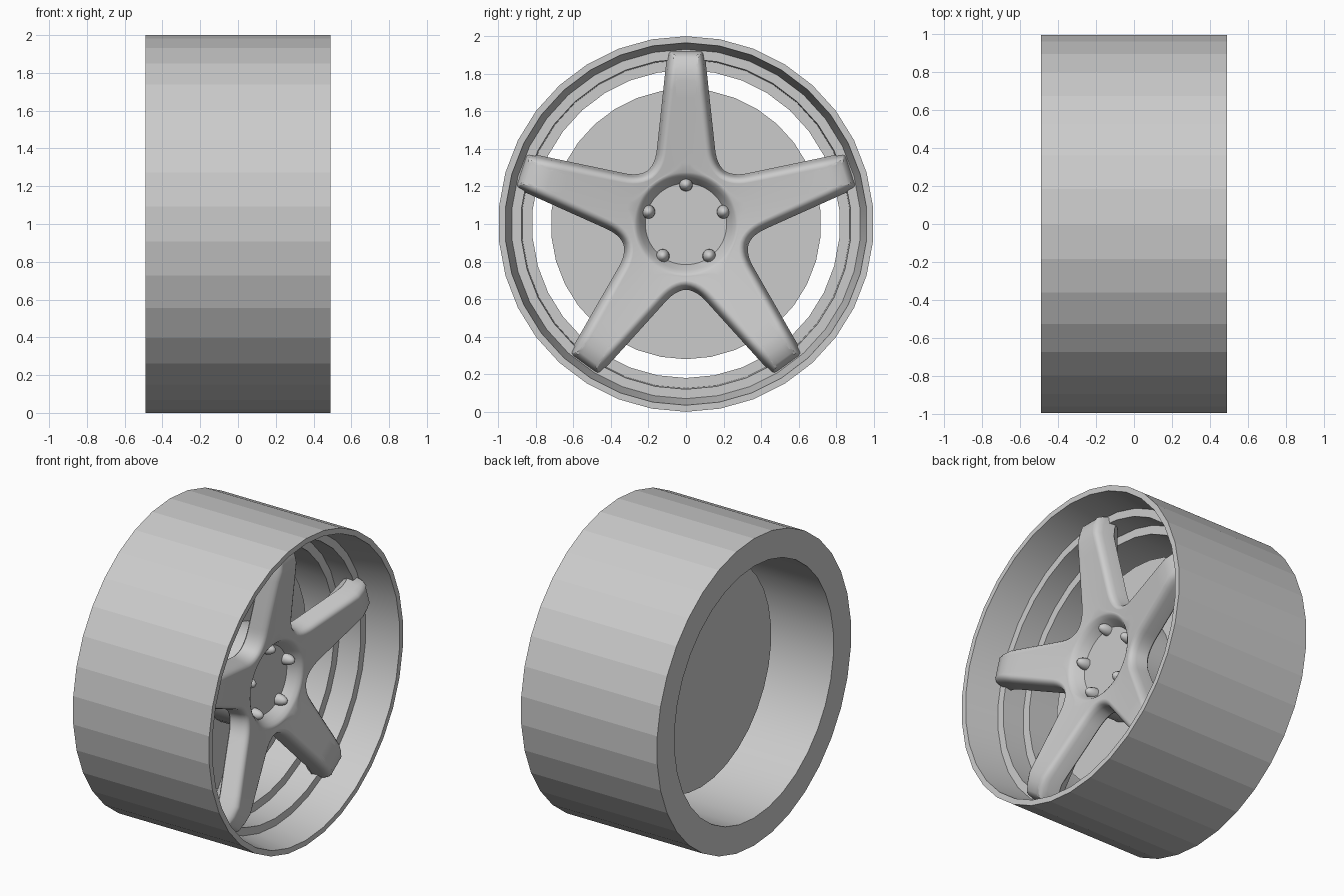
import bpy, bmesh
from math import sin, cos, pi, radians, hypot, atan2
from mathutils import Vector

cube = bpy.data.objects.get("Cube")
if cube:
    bpy.data.objects.remove(cube, do_unlink=True)

SIDES = 34
SPOKES = 5

metal = bpy.data.materials.new("light_grey_metal")
metal.use_nodes = True
GREY = (0.6, 0.6, 0.6, 1)
metal.diffuse_color = GREY
metal.node_tree.nodes["Principled BSDF"].inputs["Base Color"].default_value = GREY


def polar(x, r, a):
    """Point on the wheel: x along the axle, angle a from the top."""
    return Vector((x, r * sin(a), 1 + r * cos(a)))


def rings_to_object(name, rings, closed=False, smooth=(), caps=False):
    """Skin a list of equal-length rings; smooth holds the band numbers shaded smooth."""
    bm = bmesh.new()
    loops = [[bm.verts.new(p) for p in ring] for ring in rings]
    n = len(loops[0])
    bands = len(loops) if closed else len(loops) - 1
    for b in range(bands):
        lo, hi = loops[b], loops[(b + 1) % len(loops)]
        for i in range(n):
            j = (i + 1) % n
            face = bm.faces.new((lo[i], lo[j], hi[j], hi[i]))
            face.smooth = b in smooth
    if caps:
        bm.faces.new(loops[0])
        bm.faces.new(loops[-1])
    bmesh.ops.recalc_face_normals(bm, faces=bm.faces)
    mesh = bpy.data.meshes.new(name)
    bm.to_mesh(mesh)
    bm.free()
    mesh.materials.append(metal)
    obj = bpy.data.objects.new(name, mesh)
    bpy.context.collection.objects.link(obj)
    return obj


def lathe(name, profile, sides=SIDES, **options):
    rings = [[polar(x, r, 2 * pi * i / sides) for i in range(sides)] for x, r in profile]
    return rings_to_object(name, rings, **options)


def smooth_by_angle(obj, degrees):
    bpy.ops.object.select_all(action="DESELECT")
    obj.select_set(True)
    bpy.context.view_layer.objects.active = obj
    bpy.ops.object.shade_smooth_by_angle(angle=radians(degrees))


# Rim: faceted outside, stepped smooth barrel inside
lathe("rim", [(-0.49, 1), (0.49, 1), (0.49, 0.965), (0.27, 0.93), (0.27, 0.88),
              (0.12, 0.875), (0.12, 0.82), (-0.49, 0.82)], closed=True, smooth=(2, 4, 6))

# Brake disc and the hub behind the spokes
lathe("brake_disc", [(-0.11, 0.72), (-0.01, 0.72)], caps=True, smooth=(0,))
lathe("rear_hub", [(-0.02, 0.31), (0.2, 0.31)], caps=True, smooth=(0,))


# Spoke outline: one half spoke (along, across), mirrored and repeated
def half_spoke():
    pts = [Vector((0.93, v)) for v in (0, 0.035, 0.07)] + [Vector((0.925, 0.09))]
    side_end = Vector((0.40, 0.155))
    pts += [Vector((0.91, 0.1)).lerp(side_end, k / 8) for k in range(8)]
    ctrl, valley = Vector((0.318, 0.163)), Vector((0.283, 0.206))
    for k in range(7):
        t = k / 6
        pts.append(side_end.lerp(ctrl, t).lerp(ctrl.lerp(valley, t), t))
    return pts


half = half_spoke()
spoke = [Vector((p.x, -p.y)) for p in reversed(half[1:-1])] + half
outline = []
for s in range(SPOKES):
    a = 2 * pi * s / SPOKES
    for p in spoke:
        outline.append(Vector((p.x * cos(a) - p.y * sin(a), p.x * sin(a) + p.y * cos(a))))


def inset(points, d):
    out = []
    for i, p in enumerate(points):
        t = (points[(i + 1) % len(points)] - points[i - 1]).normalized()
        out.append(p + Vector((-t.y, t.x)) * d)
    return out


def front_x(r):
    """Height of the spoke face: rises outward, then rolls back at the tip."""
    rise = 0.28 + 0.09 * min(1, max(0, (r - 0.28) / 0.5))
    return rise - 0.05 * max(0, (r - 0.78) / 0.15) ** 2


def place(points, drop):
    return [polar(front_x(hypot(*p)) - drop, hypot(*p), atan2(p.y, p.x)) for p in points]


# Star: rear face, drafted sides, rounded edges, front face running to the dish
HUB = 0.275
star_rings = []
rear = inset(outline, 0.01)
star_rings.append(place([p.normalized() * HUB for p in rear], 0.13))
star_rings.append(place(rear, 0.13))
for depth, drop in ((0, 0.12), (0.012, 0.045), (0.02, 0.02), (0.032, 0.006)):
    star_rings.append(place(inset(outline, depth), drop))
edge = inset(outline, 0.045)
for t in (0, 0.1, 0.2, 0.35, 0.5, 0.65, 0.8, 0.92, 1):
    star_rings.append(place([p.lerp(p.normalized() * HUB, t) for p in edge], 0))
# Dish wall
for x, r in ((0.272, 0.262), (0.25, 0.245), (0.21, 0.222), (0.17, 0.2)):
    star_rings.append([polar(x, r, atan2(p.y, p.x)) for p in edge])
star = rings_to_object("five_spokes", star_rings)
smooth_by_angle(star, 40)

# Dish floor with the raised centre cap
cap = lathe("centre_cap", [(0.17, 0.21), (0.17, 0.135), (0.2, 0.13), (0.2, 0.112),
                           (0.18, 0.105), (0.18, 0.002)], sides=40)
smooth_by_angle(cap, 35)

# Wheel nuts
for s in range(SPOKES):
    bpy.ops.mesh.primitive_uv_sphere_add(segments=16, ring_count=10, radius=0.036,
                                         location=polar(0.2, 0.21, 2 * pi * s / SPOKES))
    nut = bpy.context.object
    nut.name = f"wheel_nut_{s + 1}"
    nut.scale.x = 1.9
    nut.data.materials.append(metal)
    smooth_by_angle(nut, 60)
